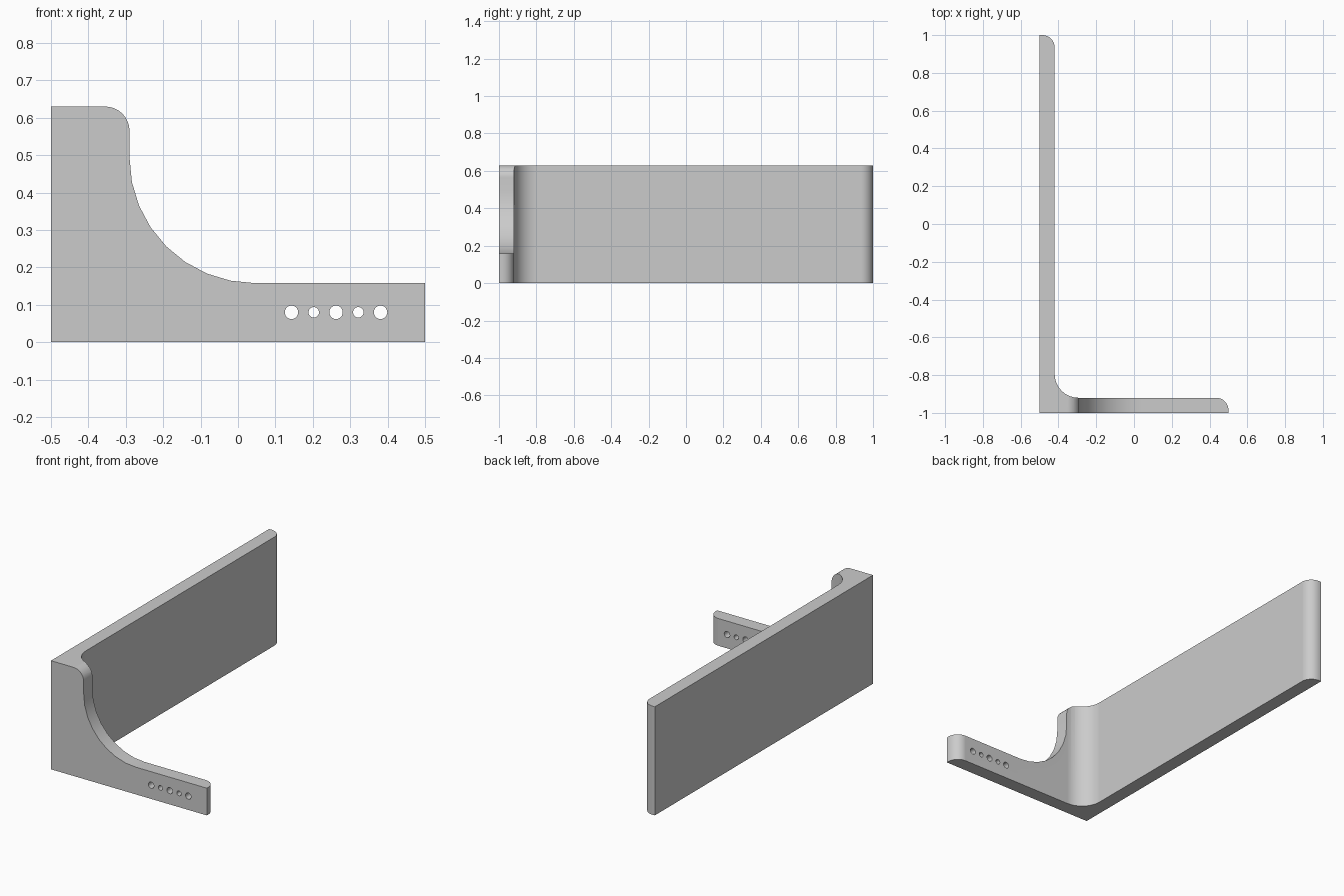
import bpy
import bmesh
from math import cos, sin, radians
from mathutils import Vector

cube = bpy.data.objects.get("Cube")
if cube:
    bpy.data.objects.remove(cube, do_unlink=True)

HEIGHT = 0.63
THICK = 0.08

grey = bpy.data.materials.new("plain_grey")
grey.use_nodes = True
grey.diffuse_color = (0.6, 0.6, 0.6, 1)
grey.node_tree.nodes["Principled BSDF"].inputs["Base Color"].default_value = grey.diffuse_color


def arc(cx, cy, r, start, end, steps=8):
    """Points along a circular arc, angles in degrees."""
    angles = [radians(start + (end - start) * i / steps) for i in range(steps + 1)]
    return [(cx + r * cos(a), cy + r * sin(a)) for a in angles]


def prism(name, points, push):
    """Closed solid from 3D outline points pushed along a vector."""
    bm = bmesh.new()
    face = bm.faces.new([bm.verts.new(p) for p in points])
    new = bmesh.ops.extrude_face_region(bm, geom=[face])["geom"]
    verts = [v for v in new if isinstance(v, bmesh.types.BMVert)]
    bmesh.ops.translate(bm, verts=verts, vec=Vector(push))
    bmesh.ops.recalc_face_normals(bm, faces=bm.faces)
    mesh = bpy.data.meshes.new(name)
    bm.to_mesh(mesh)
    bm.free()
    mesh.materials.append(grey)
    obj = bpy.data.objects.new(name, mesh)
    bpy.context.collection.objects.link(obj)
    return obj


def cut(target, cutter):
    cutter.hide_render = True
    mod = target.modifiers.new("cut", 'BOOLEAN')
    mod.operation = 'DIFFERENCE'
    mod.solver = 'EXACT'
    mod.object = cutter
    bpy.context.view_layer.objects.active = target
    bpy.ops.object.modifier_apply(modifier=mod.name)
    bpy.data.objects.remove(cutter, do_unlink=True)


# L-shaped plan: long wall, filleted corner, short arm, rounded inner ends
inner_x, inner_y, end_r, fillet = -0.5 + THICK, -1 + THICK, 0.065, 0.125
plan = [(-0.5, 1), (-0.5, -1), (0.5, -1)]
plan += arc(0.5 - end_r, inner_y - end_r, end_r, 0, 90)
plan += arc(inner_x + fillet, inner_y + fillet, fillet, 270, 180)
plan += arc(inner_x - end_r, 1 - end_r, end_r, 0, 90)
bracket = prism("angle_bracket", [(x, y, 0) for x, y in plan], (0, 0, HEIGHT))

# Swept cut that lowers the arm: rounded shoulder, then a large concave curve
shoulder = 0.065
edge = [(-0.29 - shoulder, 0.8)]
edge += arc(-0.29 - shoulder, HEIGHT - shoulder, shoulder, 90, 0)
edge += arc(0.045, 0.493, 0.335, 180, 270)
edge += [(0.7, 0.158), (0.7, 0.8)]
cut(bracket, prism("arm_cutter", [(x, -1.2, z) for x, z in edge], (0, 0.6, 0)))

# Row of alternating large and small holes through the arm
for i in range(5):
    ring = arc(0.143 + 0.0595 * i, 0.08, 0.014 if i % 2 else 0.018, 0, 360, 24)[:-1]
    cut(bracket, prism("hole_cutter", [(x, -1.2, z) for x, z in ring], (0, 0.6, 0)))

# Smooth the curves and keep the flat faces flat
bpy.ops.object.select_all(action='DESELECT')
bracket.select_set(True)
bpy.context.view_layer.objects.active = bracket
bpy.ops.object.shade_smooth_by_angle(angle=radians(30))
weighted = bracket.modifiers.new("flat_face_normals", 'WEIGHTED_NORMAL')
weighted.keep_sharp = True
